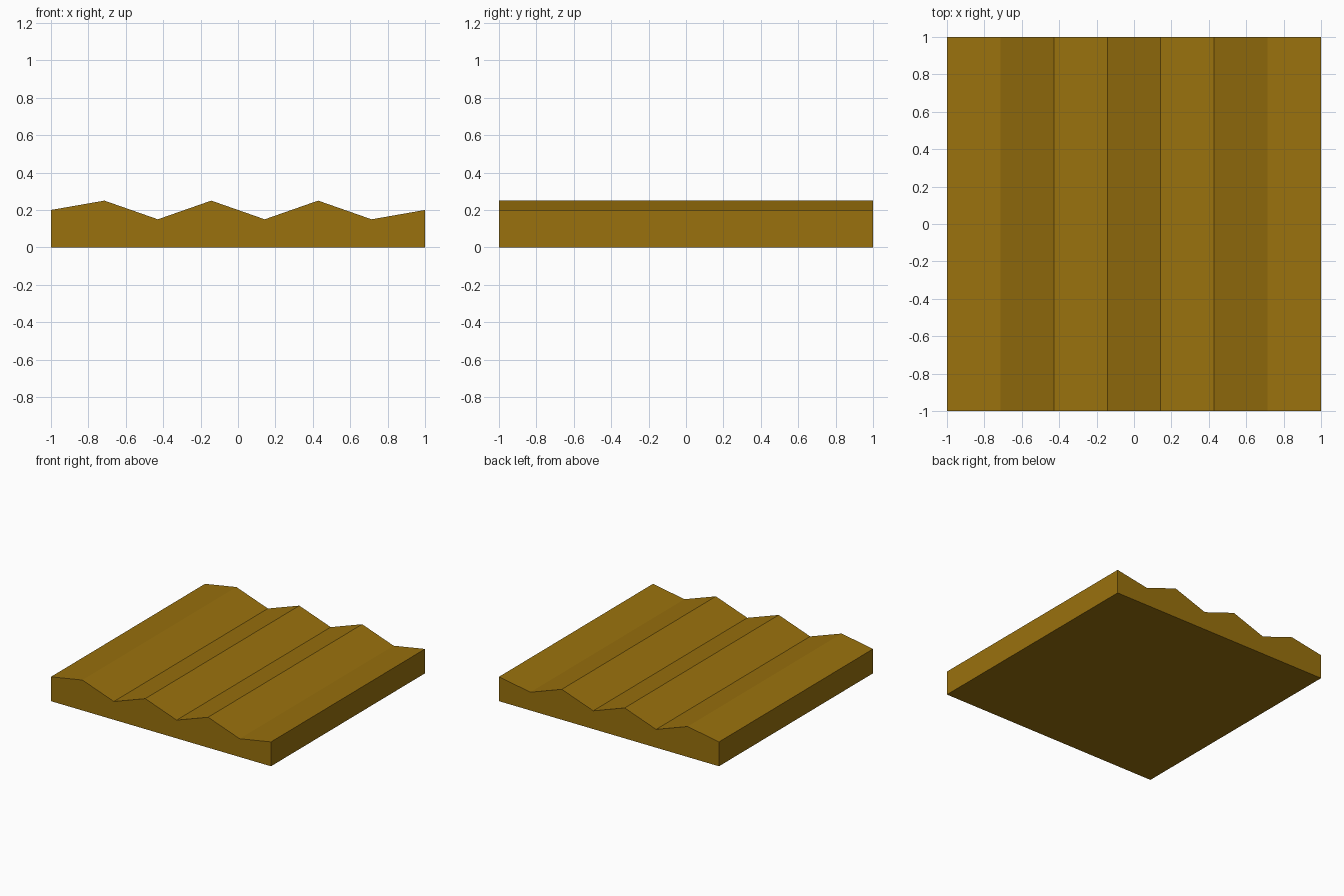
import bpy, bmesh

if "Cube" in bpy.data.objects:
    bpy.data.objects.remove(bpy.data.objects["Cube"])

# Single flat colour
mat = bpy.data.materials.new("ochre_brown")
mat.diffuse_color = (0.32, 0.165, 0.004, 1.0)
mat.use_nodes = True
mat.node_tree.nodes["Principled BSDF"].inputs["Base Color"].default_value = mat.diffuse_color

# Ridged top profile: seven equal strips across x
heights = [0.20, 0.25, 0.15, 0.25, 0.15, 0.25, 0.15, 0.20]
top = [(-1 + 2 * i / 7, z) for i, z in enumerate(heights)]
profile = [(-1, 0), (1, 0)] + top[::-1]

# Slab: the front profile extruded from front to back
bm = bmesh.new()
front = bm.faces.new([bm.verts.new((x, -1, z)) for x, z in profile])
ext = bmesh.ops.extrude_face_region(bm, geom=[front], use_keep_orig=True)
moved = [g for g in ext["geom"] if isinstance(g, bmesh.types.BMVert)]
bmesh.ops.translate(bm, verts=moved, vec=(0, 2, 0))
bmesh.ops.recalc_face_normals(bm, faces=bm.faces)

mesh = bpy.data.meshes.new("ridged_slab")
bm.to_mesh(mesh)
bm.free()
mesh.materials.append(mat)
slab = bpy.data.objects.new("ridged_slab", mesh)
bpy.context.collection.objects.link(slab)
